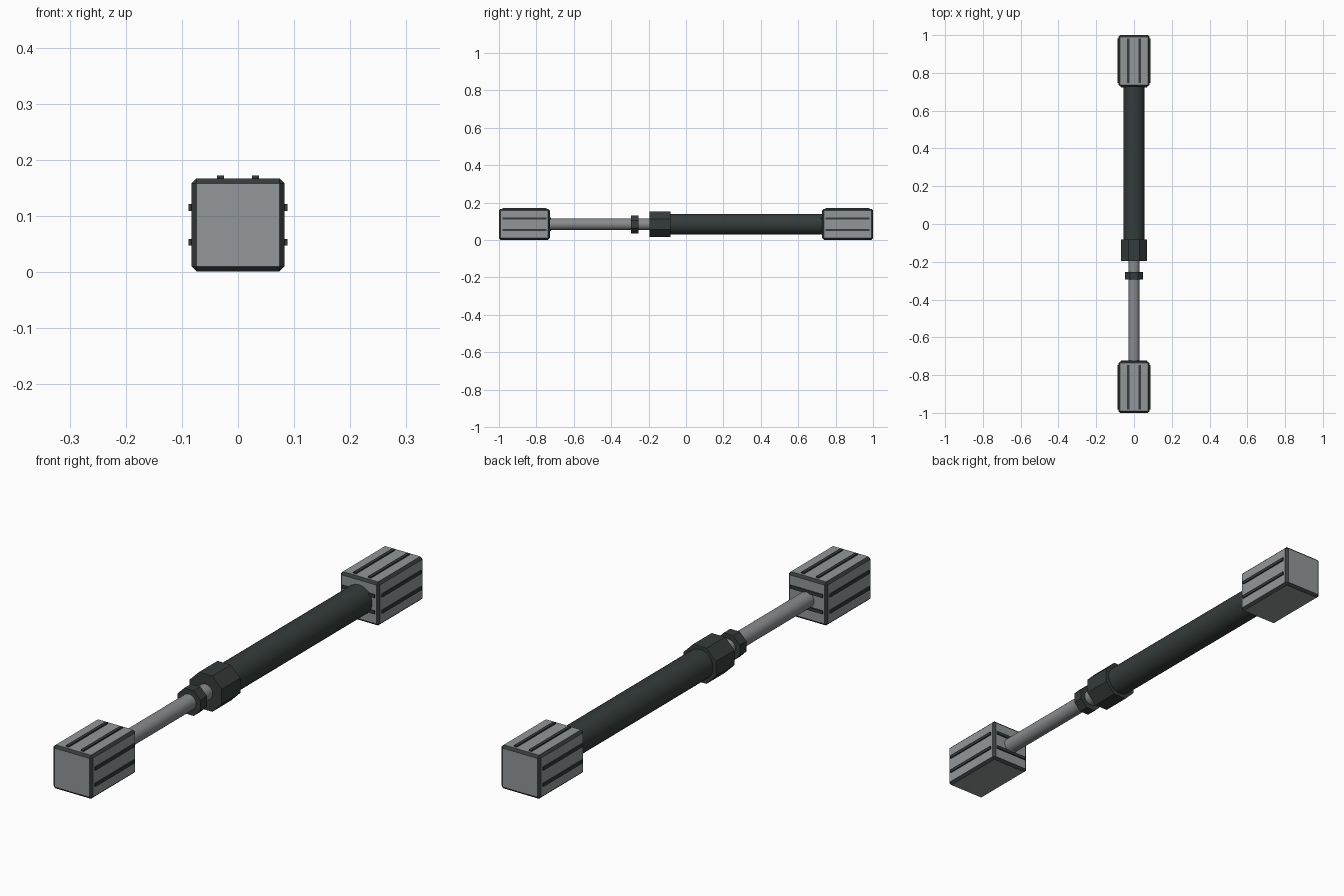
import bpy, bmesh, math
from mathutils import Matrix

if "Cube" in bpy.data.objects:
    bpy.data.objects.remove(bpy.data.objects["Cube"])

ZC = 0.084      # axis height
HALF = 0.083    # half width of the end blocks
INNER = 0.728   # inner face of the end blocks


def material(name, rgb):
    m = bpy.data.materials.new(name)
    m.diffuse_color = (*rgb, 1)
    m.use_nodes = True
    m.node_tree.nodes["Principled BSDF"].inputs["Base Color"].default_value = m.diffuse_color
    return m


GREY = material("light grey", (0.29, 0.31, 0.32))
STEEL = material("rod grey", (0.25, 0.26, 0.27))
DARK = material("dark grey", (0.035, 0.045, 0.043))


def finish(name, bm, *mats):
    bmesh.ops.recalc_face_normals(bm, faces=bm.faces)
    me = bpy.data.meshes.new(name)
    bm.to_mesh(me)
    bm.free()
    for m in mats:
        me.materials.append(m)
    ob = bpy.data.objects.new(name, me)
    bpy.context.collection.objects.link(ob)
    return ob


def add_box(bm, centre, size):
    mat = Matrix.Translation(centre) @ Matrix.Diagonal((*size, 1))
    return bmesh.ops.create_cube(bm, size=1, matrix=mat)


def cylinder(name, y0, y1, radius, sides, mat, smooth=False):
    bm = bmesh.new()
    place = (Matrix.Translation((0, (y0 + y1) / 2, ZC))
             @ Matrix.Rotation(math.pi / 2, 4, 'X')
             @ Matrix.Rotation(math.pi / sides, 4, 'Z'))
    bmesh.ops.create_cone(bm, cap_ends=True, segments=sides, radius1=radius,
                          radius2=radius, depth=y1 - y0, matrix=place)
    ob = finish(name, bm, mat)
    if smooth:
        bpy.ops.object.select_all(action='DESELECT')
        ob.select_set(True)
        bpy.context.view_layer.objects.active = ob
        bpy.ops.object.shade_smooth_by_angle()
    return ob


for side, label in ((-1, "front"), (1, "rear")):
    yc = side * (1 + INNER) / 2
    # End block with dark chamfered edges
    bm = bmesh.new()
    add_box(bm, (0, yc, ZC), (2 * HALF, 1 - INNER, 2 * HALF))
    bmesh.ops.bevel(bm, geom=bm.edges[:], offset=0.009, segments=1,
                    affect='EDGES')
    bm.normal_update()
    for f in bm.faces:
        f.material_index = 0 if max(abs(c) for c in f.normal) > 0.99 else 1
    finish(label + "_block", bm, GREY, DARK)

    # Raised ribs on the top, both sides and inner face
    bm = bmesh.new()
    for off in (-0.031, 0.031):
        add_box(bm, (off, yc, ZC + HALF), (0.012, 0.236, 0.01))
        for s in (-1, 1):
            add_box(bm, (s * HALF, yc, ZC + off), (0.01, 0.236, 0.012))
        add_box(bm, (0, side * INNER, ZC + off), (0.136, 0.01, 0.012))
    finish(label + "_ribs", bm, DARK)

# Telescoping rod, sleeve and fittings
cylinder("inner_rod", -0.74, -0.10, 0.03, 32, STEEL, True)
cylinder("outer_tube", -0.10, 0.74, 0.056, 32, DARK, True)
cylinder("collar", -0.195, -0.083, 0.068 / math.cos(math.pi / 8), 8, DARK)
cylinder("stop_ring", -0.295, -0.255, 0.048 / math.cos(math.pi / 8), 8, DARK)
